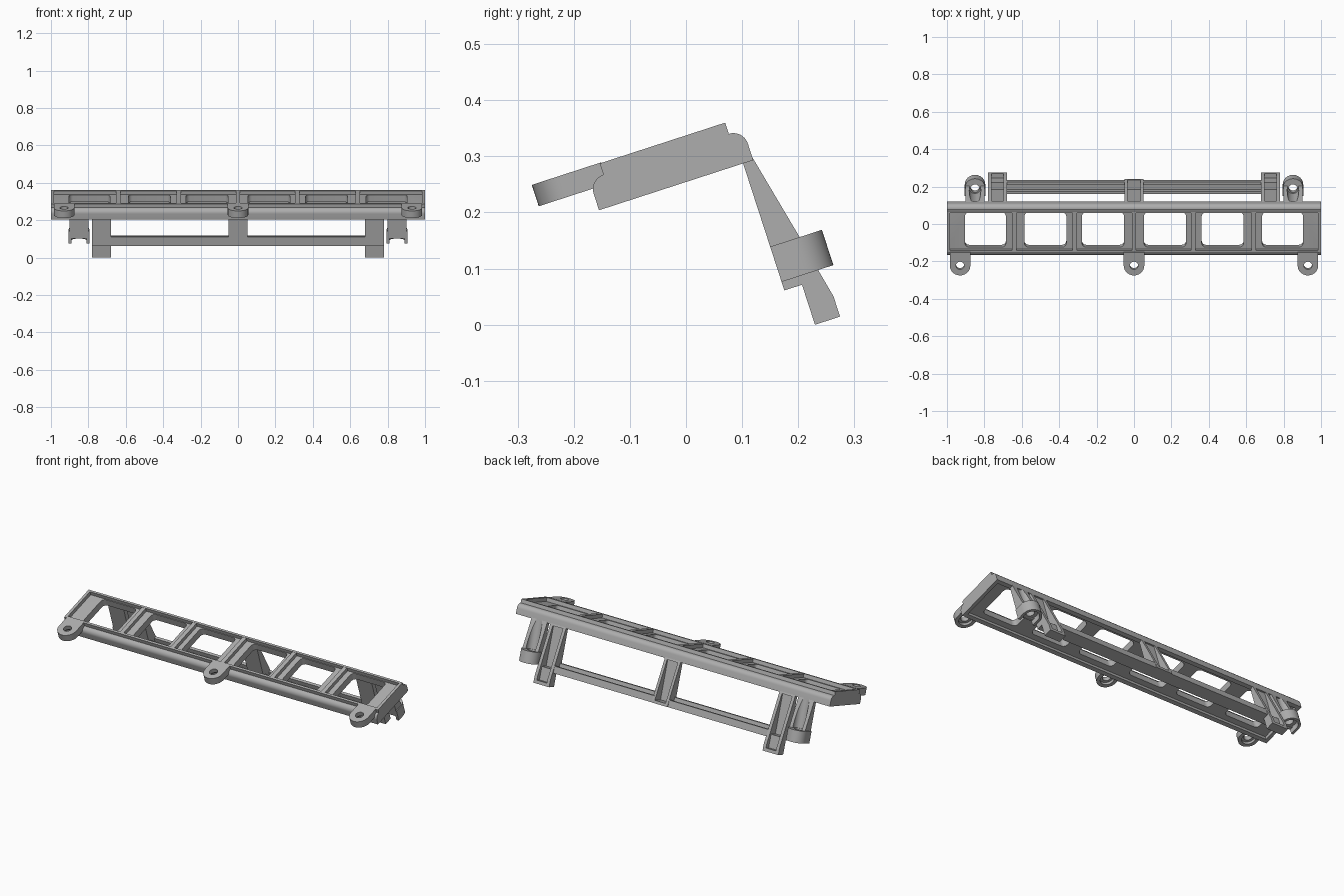
import bpy, bmesh, math
from mathutils import Matrix

cube = bpy.data.objects.get("Cube")
if cube:
    bpy.data.objects.remove(cube, do_unlink=True)

grey = bpy.data.materials.new("plain_grey")
grey.use_nodes = True
grey.diffuse_color = (0.42, 0.42, 0.42, 1)
grey.node_tree.nodes["Principled BSDF"].inputs["Base Color"].default_value = (0.42, 0.42, 0.42, 1)

# Everything is built square to the frame, then leaned back as one
TILT = Matrix.Translation((0, -0.155, 0.204)) @ Matrix.Rotation(math.radians(18), 4, 'X')


def prism(name, pts, axis, a, b):
    """Extrude a polygon: along X the points are (depth, height), along Z (x, depth)."""
    bm = bmesh.new()
    place = (lambda p, t: (t, p[0], p[1])) if axis == 'X' else (lambda p, t: (p[0], p[1], t))
    face = bm.faces.new([bm.verts.new(place(p, a)) for p in pts])
    new = bmesh.ops.extrude_face_region(bm, geom=[face])["geom"]
    shift = (b - a, 0, 0) if axis == 'X' else (0, 0, b - a)
    bmesh.ops.translate(bm, vec=shift, verts=[g for g in new if isinstance(g, bmesh.types.BMVert)])
    bmesh.ops.recalc_face_normals(bm, faces=bm.faces)
    me = bpy.data.meshes.new(name)
    bm.to_mesh(me)
    bm.free()
    me.materials.append(grey)
    ob = bpy.data.objects.new(name, me)
    ob.matrix_world = TILT
    bpy.context.collection.objects.link(ob)
    return ob


def rect(x0, x1, y0, y1):
    return [(x0, y0), (x1, y0), (x1, y1), (x0, y1)]


def box(name, x0, x1, y0, y1, z0, z1):
    return prism(name, rect(x0, x1, y0, y1), 'Z', z0, z1)


def arc(cx, cy, r, start, end, n=12):
    angles = [math.radians(start + (end - start) * i / n) for i in range(n + 1)]
    return [(cx + r * math.cos(t), cy + r * math.sin(t)) for t in angles]


def circle(cx, cy, r):
    return arc(cx, cy, r, 0, 360, 32)[:-1]


def rounded(x0, x1, y0, y1, r):
    return (arc(x1 - r, y1 - r, r, 0, 90, 5) + arc(x0 + r, y1 - r, r, 90, 180, 5)
            + arc(x0 + r, y0 + r, r, 180, 270, 5) + arc(x1 - r, y0 + r, r, 270, 360, 5))


def cut(parts, cutter):
    """Subtract the cutter from each part, then drop it."""
    for ob in parts:
        mod = ob.modifiers.new("cut", 'BOOLEAN')
        mod.operation, mod.solver, mod.object = 'DIFFERENCE', 'EXACT', cutter
        bpy.context.view_layer.update()
        graph = bpy.context.evaluated_depsgraph_get()
        me = bpy.data.meshes.new_from_object(ob.evaluated_get(graph))
        ob.modifiers.clear()
        ob.data = me
    bpy.data.objects.remove(cutter, do_unlink=True)


# Long frame with rounded shoulders, hollow underneath
D, H, R = 0.289, 0.058, 0.027
profile = [(0, 0), (D, 0)] + arc(D - R, H - R, R, 0, 90, 8) + arc(R, H - R, R, 90, 180, 8)
frame = prism("frame", profile, 'X', -1, 1)
cut([frame], box("hollow", -0.98, 0.98, 0.022, 0.267, -0.02, 0.018))

# Six windows with rounded corners
for x0, x1 in ((0.053, 0.278), (0.362, 0.586), (0.685, 0.904)):
    for a, b in ((x0, x1), (-x1, -x0)):
        cut([frame], prism("window", rounded(a, b, 0.052, 0.247, 0.022), 'Z', -0.05, 0.1))

# Raised rim and the ribs between the windows
rim = box("rim", -1, 1, R, D - R, 0.05, 0.079)
cut([rim], box("rim_inside", -0.984, 0.984, 0.04, 0.25, 0, 0.1))
for x in (-0.641, -0.318, 0, 0.318, 0.641):
    box("divider_rib", x - 0.012, x + 0.012, 0.035, 0.255, 0.05, 0.078)

# Front screw tabs
for x in (-0.93, 0, 0.93):
    outline = arc(x, -0.045, 0.055, 180, 360, 20) + [(x + 0.055, 0.03), (x - 0.055, 0.03)]
    tab = prism("front_tab", outline, 'Z', 0.04, 0.08)
    cut([tab], prism("hole", circle(x, -0.045, 0.022), 'Z', 0, 0.1))
    cut([tab], prism("recess", circle(x, -0.045, 0.036), 'Z', 0, 0.055))

for side in (-1, 1):
    # Hooked leg with a channel down its back
    x = side * 0.73
    leg = prism("hooked_leg", [(0.27, 0.01), (0.27, -0.238), (0.303, -0.238), (0.303, -0.313),
                               (0.35, -0.313), (0.35, -0.275), (0.288, 0.01)], 'X', x - 0.05, x + 0.05)
    cut([leg], box("channel", x - 0.032, x + 0.032, 0.284, 0.4, -0.222, -0.005))
    cut([leg], box("hook_channel", x - 0.032, x + 0.032, 0.325, 0.4, -0.295, -0.2))

    # Screw column with a round boss at its foot
    x = side * 0.85
    column = prism("screw_column", [(0.27, 0.01), (0.27, -0.2), (0.335, -0.2), (0.325, -0.155),
                                    (0.288, 0.01)], 'X', x - 0.05, x + 0.05)
    outline = arc(x, 0.312, 0.055, 0, 180, 24) + [(x - 0.055, 0.27), (x + 0.055, 0.27)]
    boss = prism("screw_boss", outline, 'Z', -0.222, -0.156)
    cut([column], prism("driver_groove", circle(x, 0.315, 0.031), 'Z', -0.156, 0.05))
    cut([column, boss], prism("hole", circle(x, 0.312, 0.023), 'Z', -0.3, -0.1))
    cut([column, boss], prism("recess", circle(x, 0.312, 0.042), 'Z', -0.3, -0.19))
    cut([column, boss], box("recess_mouth", x - 0.04, x + 0.04, 0.2, 0.312, -0.3, -0.195))

# Middle leg with a channel down its back
middle = prism("middle_leg", [(0.27, 0.01), (0.27, -0.238), (0.338, -0.238), (0.338, -0.22),
                              (0.288, 0.01)], 'X', -0.05, 0.05)
cut([middle], box("channel", -0.034, 0.034, 0.284, 0.4, -0.222, -0.005))

# Lower crossbar, an open trough
bar = [(0.27, -0.238), (0.334, -0.238), (0.334, -0.2), (0.318, -0.2), (0.318, -0.222),
       (0.286, -0.222), (0.286, -0.187), (0.27, -0.187)]
for side in (-1, 1):
    a, b = sorted((side * 0.045, side * 0.685))
    prism("crossbar", bar, 'X', a, b)

# Smooth the rounded parts, keep edges sharp
bpy.ops.object.select_all(action='DESELECT')
for ob in bpy.context.scene.objects:
    if ob.type == 'MESH' and grey.name in ob.data.materials:
        ob.select_set(True)
        bpy.context.view_layer.objects.active = ob
bpy.ops.object.shade_smooth_by_angle(angle=math.radians(30))
